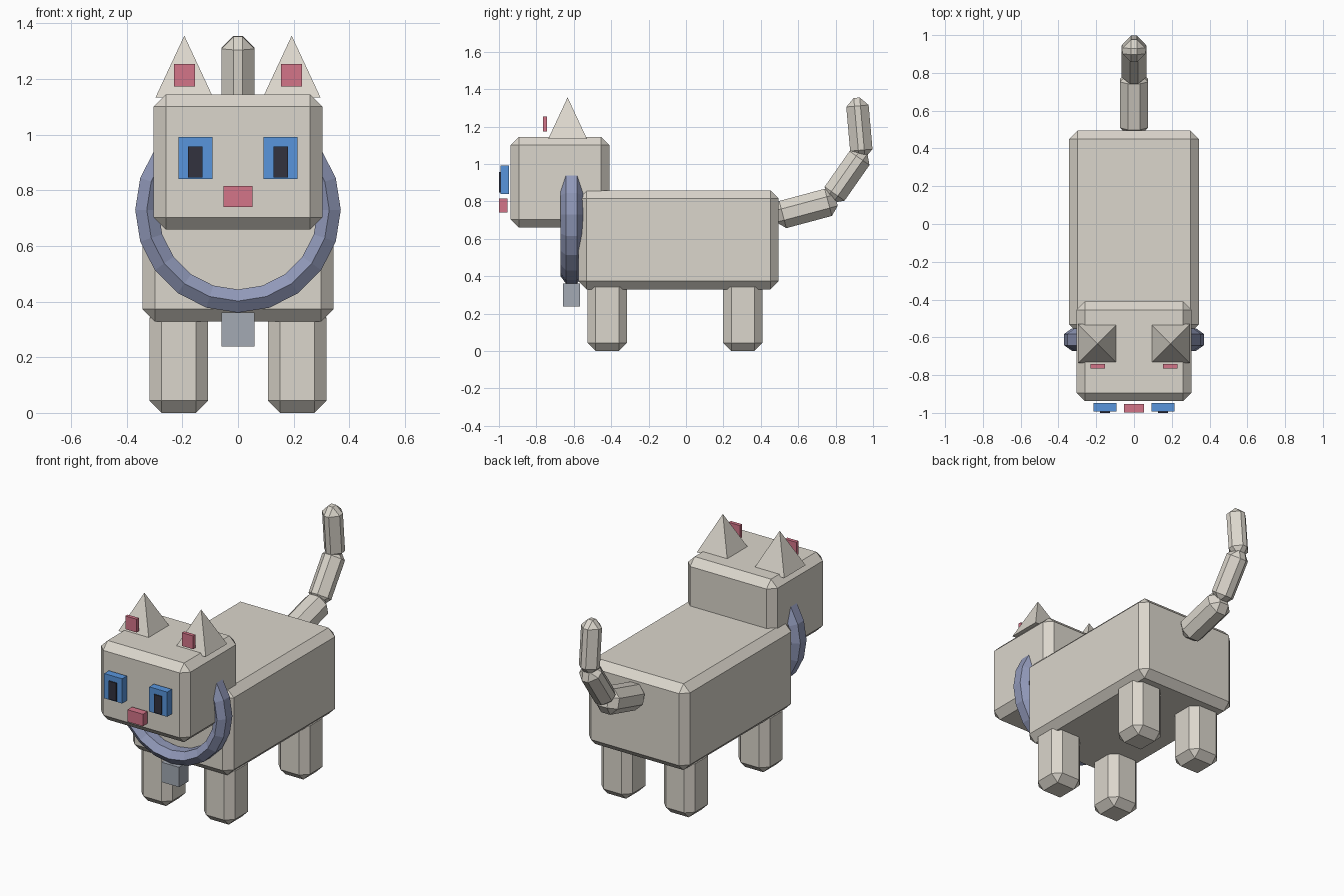
import bpy, bmesh, math
from mathutils import Matrix, Vector

if "Cube" in bpy.data.objects:
    bpy.data.objects.remove(bpy.data.objects["Cube"])


def material(name, rgb):
    """Flat material from 0-255 sRGB values."""
    m = bpy.data.materials.new(name)
    lin = [((c / 255 + 0.055) / 1.055) ** 2.4 for c in rgb]
    m.diffuse_color = (*lin, 1)
    m.use_nodes = True
    m.node_tree.nodes["Principled BSDF"].inputs["Base Color"].default_value = m.diffuse_color
    return m


FUR = material("warm_grey_fur", (219, 214, 204))
PINK = material("pink", (212, 117, 137))
BLUE = material("eye_blue", (88, 149, 220))
DARK = material("pupil_dark", (50, 50, 63))
COLLAR = material("collar_slate", (145, 153, 185))
METAL = material("bell_grey", (163, 170, 180))


def finish(name, bm, mat, loc=(0, 0, 0), tilt=0):
    bmesh.ops.recalc_face_normals(bm, faces=bm.faces)
    me = bpy.data.meshes.new(name)
    bm.to_mesh(me)
    bm.free()
    me.materials.append(mat)
    ob = bpy.data.objects.new(name, me)
    ob.location = loc
    ob.rotation_euler.x = tilt
    bpy.context.collection.objects.link(ob)
    return ob


def box(name, mat, centre, size, bevel=0, tilt=0):
    """Box, optionally chamfered and tilted about x."""
    bm = bmesh.new()
    bmesh.ops.create_cube(bm, size=1, matrix=Matrix.Diagonal((*size, 1)))
    ob = finish(name, bm, mat, centre, tilt)
    if bevel:
        mod = ob.modifiers.new("chamfer", 'BEVEL')
        mod.width, mod.segments = bevel, 1
        mod.limit_method = 'NONE'
    return ob


B = 0.044

# Body and head
box("body", FUR, (0, -0.04, 0.594), (0.686, 1.07, 0.53), B)
box("head", FUR, (0, -0.674, 0.902), (0.607, 0.528, 0.486), B)

# Tail: three chamfered blocks curling upward (width, length, y, z, angle)
for i, (w, l, y, z, a) in enumerate([(0.15, 0.34, 0.639, 0.762, 15),
                                     (0.13, 0.32, 0.861, 0.936, 55),
                                     (0.12, 0.325, 0.927, 1.192, 95)]):
    box(f"tail_{i + 1}", FUR, (0, y, z), (w, l, w), B, math.radians(a))

# Paired parts
for side, s in (("left", 1), ("right", -1)):
    # Legs
    for end, y in (("front", -0.421), ("hind", 0.304)):
        box(f"{end}_leg_{side}", FUR, (s * 0.213, y, 0.1925), (0.212, 0.212, 0.385), B)
    # Ears: square pyramids
    bm = bmesh.new()
    bmesh.ops.create_cone(bm, cap_ends=True, segments=4, radius1=0.104 * math.sqrt(2),
                          radius2=0, depth=0.223,
                          matrix=Matrix.Rotation(math.pi / 4, 4, 'Z'))
    bmesh.ops.remove_doubles(bm, verts=bm.verts, dist=1e-5)
    finish(f"ear_{side}", bm, FUR, (s * 0.193, -0.633, 1.2445))
    box(f"inner_ear_{side}", PINK, (s * 0.192, -0.753, 1.213), (0.076, 0.022, 0.081))
    # Eyes
    box(f"eye_{side}", BLUE, (s * 0.153, -0.97, 0.916), (0.122, 0.046, 0.152))
    box(f"pupil_{side}", DARK, (s * 0.154, -0.988, 0.902), (0.052, 0.024, 0.111))

# Nose
box("nose", PINK, (0, -0.976, 0.778), (0.106, 0.045, 0.074))

# Collar: hexagonal section swept round in 20 steps
bm = bmesh.new()
section = []
for k in range(6):
    a = k * math.pi / 3
    section.append(bm.verts.new((0, 0.06 * math.cos(a), -0.328 + 0.048 * math.sin(a))))
edges = [bm.edges.new((section[k], section[(k + 1) % 6])) for k in range(6)]
bmesh.ops.spin(bm, geom=section + edges, cent=(0, 0, 0), axis=Vector((0, 1, 0)),
               angle=2 * math.pi, steps=20, use_merge=True)
bmesh.ops.remove_doubles(bm, verts=bm.verts, dist=1e-4)
finish("collar", bm, COLLAR, (0, -0.612, 0.73))

# Bell hanging from the collar
box("bell", METAL, (0, -0.612, 0.3), (0.12, 0.092, 0.122))
